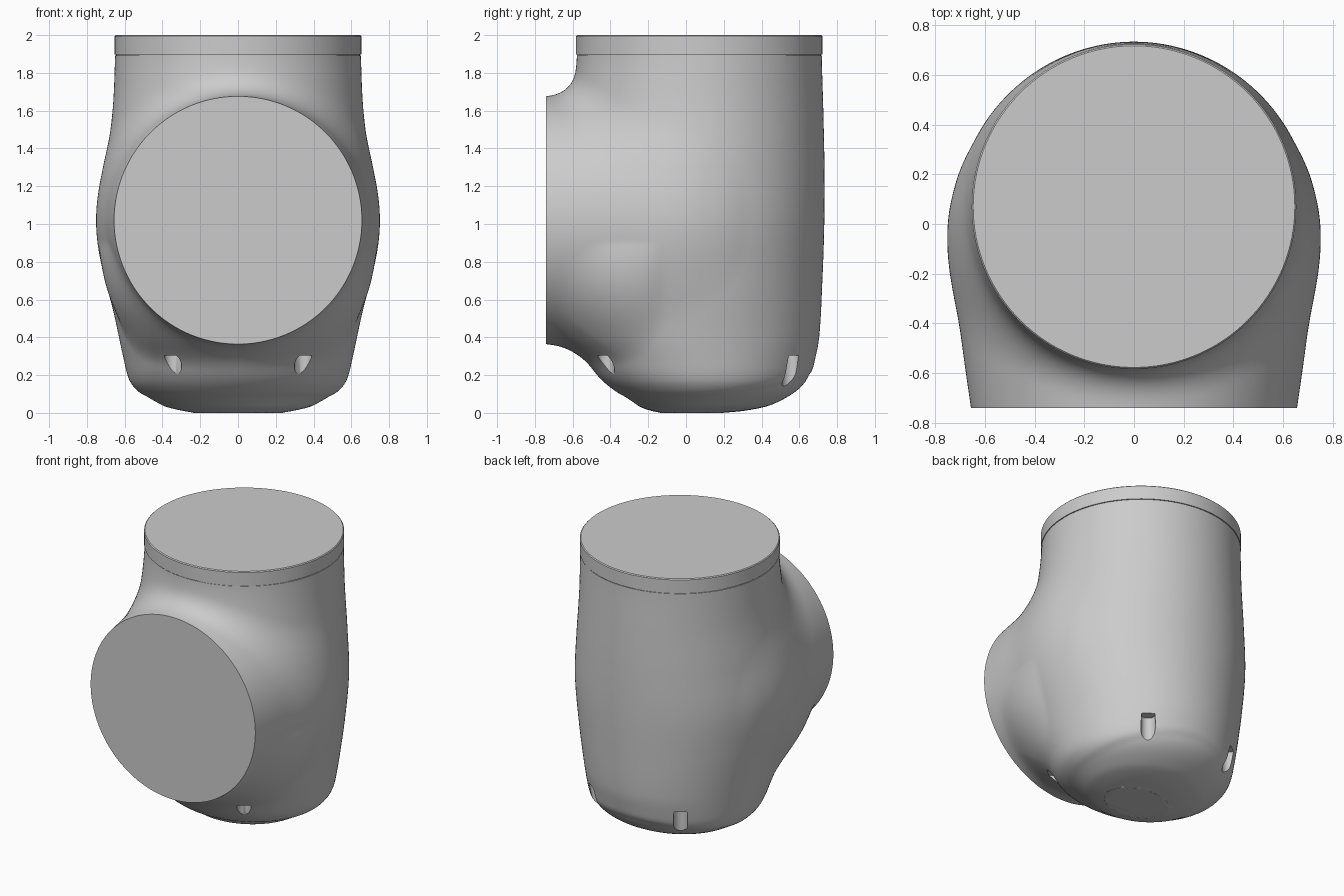
import bpy, bmesh, math
from mathutils import Vector

if "Cube" in bpy.data.objects:
    bpy.data.objects.remove(bpy.data.objects["Cube"])

# Upright body sections: z, centre y, half depth, half width
BODY = [(0.0, .03, .17, .24), (.01, .06, .25, .30), (.03, .085, .335, .385),
        (.05, .10, .38, .43), (.10, .11, .462, .512), (.15, .105, .525, .562),
        (.20, .095, .565, .585), (.27, .08, .60, .602), (.40, .05, .655, .63),
        (.70, .01, .712, .69), (1.0, .0, .732, .722), (1.3, .015, .718, .70),
        (1.6, .052, .675, .664), (1.85, .07, .65, .652), (2.1, .07, .65, .65)]
# Front socket radius along y (shrinks to nothing inside the body)
SOCKET = [(-.80, .645), (-.74, .656), (-.40, .702), (-.1, .725), (.1, .69),
          (.3, .57), (.5, .25), (.65, -.3)]
SOCKET_Z = 1.02


def interp(table, u):
    """Smooth (Hermite) interpolation of table rows."""
    if u <= table[0][0]:
        return table[0][1:]
    if u >= table[-1][0]:
        return table[-1][1:]
    i = 0
    while table[i + 1][0] < u:
        i += 1
    a, b = table[i], table[i + 1]
    p, n = table[max(i - 1, 0)], table[min(i + 2, len(table) - 1)]
    h = b[0] - a[0]
    t = (u - a[0]) / h
    t2, t3 = t * t, t * t * t
    out = []
    for c in range(1, len(a)):
        m0 = (b[c] - p[c]) / (b[0] - p[0]) * h
        m1 = (n[c] - a[c]) / (n[0] - a[0]) * h
        out.append((2*t3 - 3*t2 + 1) * a[c] + (t3 - 2*t2 + t) * m0
                   + (3*t2 - 2*t3) * b[c] + (t3 - t2) * m1)
    return out


N = 600
BODY_LUT = [interp(BODY, i * 2.1 / N) for i in range(N + 1)]
SOCK_LUT = [interp(SOCKET, -.8 + i * 1.45 / N)[0] for i in range(N + 1)]


def lookup(lut, s):
    s = min(max(s, 0), N - 1e-6)
    i = int(s)
    return lut[i], lut[i + 1], s - i


def bump(u, centre, half):
    return max(0, 1 - ((u - centre) / half) ** 2)


def field(x, y, z):
    """Negative inside: upright body smoothly joined to the front socket."""
    p, q, t = lookup(BODY_LUT, z / 2.1 * N)
    c, ry, rx = (p[k] + (q[k] - p[k]) * t for k in range(3))
    fa = (math.hypot(x / rx, (y - c) / ry) - 1) * ry
    # soft step round the bottom dome
    s = (.095 + .27 * max(y, 0) ** 2 - z) / .03 + .5
    s = min(max(s, 0), 1)
    fa += .010 * s * s * (3 - 2 * s)
    p, q, t = lookup(SOCK_LUT, (y + .8) / 1.45 * N)
    fb = math.hypot(x, z - SOCKET_Z) - (p + (q - p) * t)
    # wider blend on the lower diagonals beneath the socket
    k = .12 + .2 * bump(y, -.43, .31) * bump(z, .55, .35) * min(1, abs(x) / .45)
    h = max(k - abs(fa - fb), 0) / k
    return min(fa, fb) - h * h * k * .25


def finish(bm, name):
    bmesh.ops.recalc_face_normals(bm, faces=bm.faces)
    me = bpy.data.meshes.new(name)
    bm.to_mesh(me)
    bm.free()
    ob = bpy.data.objects.new(name, me)
    bpy.context.collection.objects.link(ob)
    return ob


def smooth(ob):
    bpy.ops.object.select_all(action='DESELECT')
    ob.select_set(True)
    bpy.context.view_layer.objects.active = ob
    bpy.ops.object.shade_smooth_by_angle(angle=math.radians(35))


def cylinder(bm, r, z0, z1, x, y, seg):
    res = bmesh.ops.create_cone(bm, cap_ends=True, segments=seg, radius1=r,
                                radius2=r, depth=z1 - z0)
    bmesh.ops.translate(bm, verts=res['verts'], vec=(x, y, (z0 + z1) / 2))


# Housing: a sphere whose points are pushed out to the field's surface
bm = bmesh.new()
bmesh.ops.create_uvsphere(bm, u_segments=192, v_segments=160, radius=1)
origin = Vector((0, 0, 1))
for v in bm.verts:
    d = v.co.normalized()
    lo, hi = 0.0, 2.5
    for _ in range(20):
        m = (lo + hi) / 2
        if field(d.x * m, d.y * m, 1 + d.z * m) < 0:
            lo = m
        else:
            hi = m
    v.co = origin + d * lo

# Flat cuts: front face, top, base
for co, no in (((0, -.74, 0), (0, -1, 0)), ((0, 0, 1.893), (0, 0, 1)),
               ((0, 0, 0), (0, 0, -1))):
    bmesh.ops.bisect_plane(bm, geom=bm.verts[:] + bm.edges[:] + bm.faces[:],
                           plane_co=co, plane_no=no, clear_outer=True)
    rim = [e for e in bm.edges if e.is_boundary]
    bmesh.ops.holes_fill(bm, edges=rim, sides=0)
housing = finish(bm, "elbow_housing")

# Four blind vertical screw holes breaking out through the lower wall
bm = bmesh.new()
for x in (-.345, .345):
    for y in (-.425, .555):
        cylinder(bm, .047, -.1, .305, x, y, 32)
cutter = finish(bm, "screw_hole_cutter")
mod = housing.modifiers.new("screw_holes", 'BOOLEAN')
mod.operation = 'DIFFERENCE'
mod.solver = 'EXACT'
mod.object = cutter
bpy.context.view_layer.objects.active = housing
bpy.ops.object.modifier_apply(modifier=mod.name)
bpy.data.objects.remove(cutter)
smooth(housing)

# Top collar ring with a fine groove below it
bm = bmesh.new()
cylinder(bm, .645, 1.88, 1.91, 0, .07, 128)
cylinder(bm, .653, 1.898, 2.0, 0, .07, 128)
top = [e for e in bm.edges if all(v.co.z > 1.999 for v in e.verts)]
bmesh.ops.bevel(bm, geom=top, offset=.006, segments=1, affect='EDGES')
smooth(finish(bm, "top_collar"))
